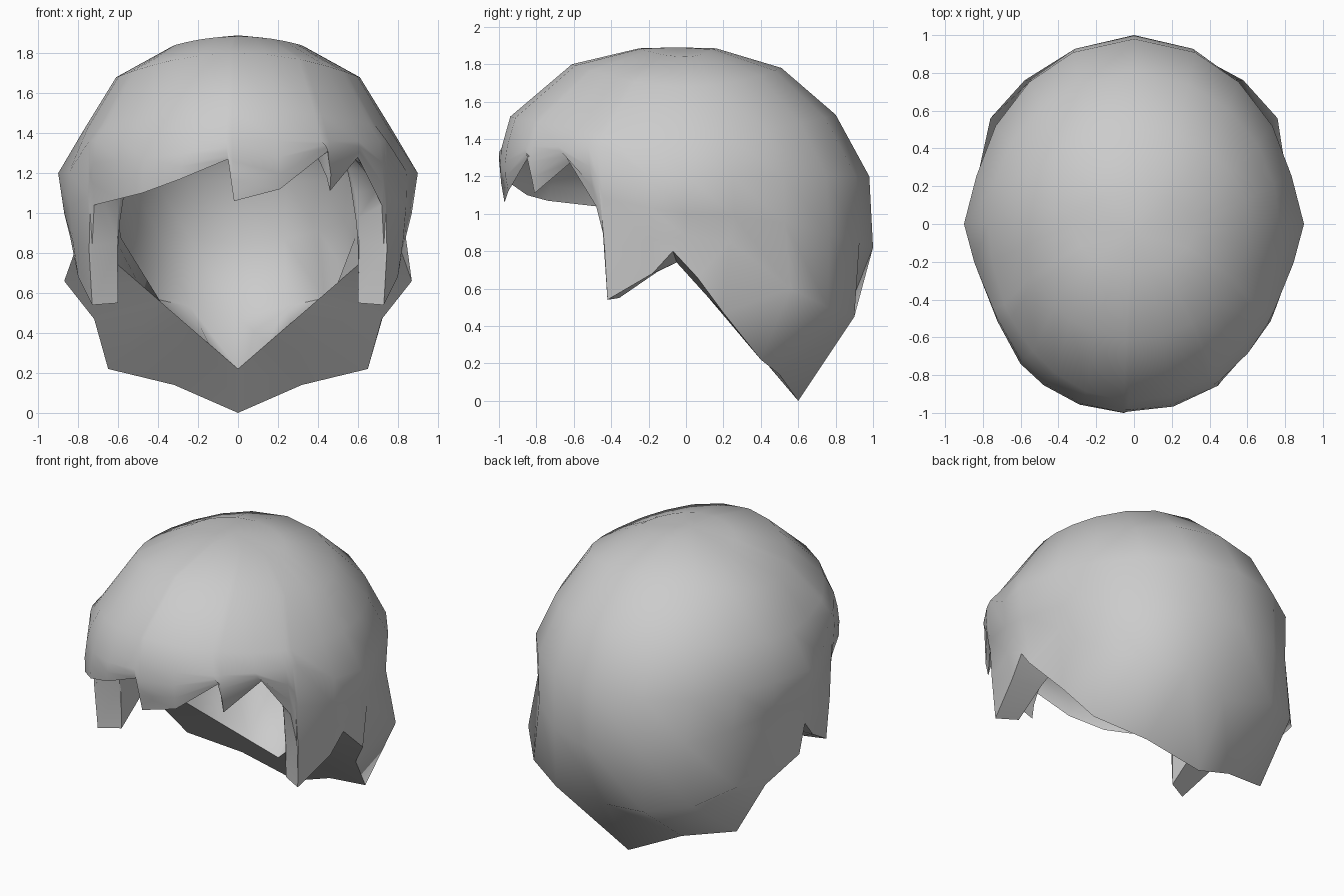
import bpy, bmesh, math
from mathutils import Vector

if "Cube" in bpy.data.objects:
    bpy.data.objects.remove(bpy.data.objects["Cube"])

# Dome profiles from crown to hem: (radius, height) towards front, side and back
FRONT = [(.25, 1.885), (.61, 1.80), (.94, 1.52), (.985, 1.36)]
SIDE = [(.32, 1.84), (.61, 1.68), (.77, 1.42), (.90, 1.20), (.87, 1.0), (.84, .88)]
BACK = [(.16, 1.885), (.51, 1.78), (.80, 1.53), (.98, 1.20), (1.0, .82), (.90, .45)]
CROWN = Vector((0, -.05, 1.89))
# Flared corners just above the nape, by azimuth
FLARE = {122: (.76, .56, .60), 140: (.58, .76, .50), 158: (.32, .90, .45), 180: (0, .83, .39)}

# Hem points: (azimuth from front in degrees, x, y, z)
FRINGE_LEFT = [(-44, -.60, -.74, 1.07), (-33, -.48, -.85, 1.10),
               (-19, -.29, -.95, 1.17), (-4, -.05, -.99, 1.27)]
FRINGE_RIGHT = [(-2, -.02, -.97, 1.06), (14, .21, -.95, 1.12), (30, .45, -.84, 1.31),
                (33, .46, -.81, 1.11), (46, .60, -.61, 1.28)]
LOCK = [(58, .72, -.48, 1.04), (61, .73, -.43, .84), (63, .73, -.42, .54), (78, .80, -.18, .68)]
NAPE = [(90, .82, -.07, .80), (105, .87, .06, .66), (122, .72, .20, .47),
        (140, .65, .40, .22), (158, .32, .50, .14)]
TIP = [(180, 0, .60, 0)]


def mirror(cols):
    return [(-t, -x, y, z) for t, x, y, z in reversed(cols)]


columns = FRINGE_RIGHT + LOCK + NAPE + TIP + mirror(NAPE) + mirror(LOCK) + FRINGE_LEFT


def dome_point(t, k):
    """Point of profile row k at azimuth t."""
    a = math.radians(t)
    if k == 5 and abs(t) in FLARE:
        x, y, z = FLARE[abs(t)]
        return Vector((math.copysign(x, t), y, z))
    ends = FRONT if abs(t) < 90 else BACK
    rs, zs = SIDE[k]
    re, ze = ends[min(k, len(ends) - 1)]
    if abs(t) != 90 and k >= 3:
        rs *= .96
    w = math.cos(a) ** 2
    z = zs + (ze - zs) * w
    if k == 3 and abs(t) < 70:
        z = 1.36
        rs *= .97
    return Vector((rs * math.sin(a), -re * math.cos(a), z))


def outer_column(col):
    t, rim = col[0], Vector(col[1:])
    keep = 6 if abs(t) >= 90 else 4
    pts = [dome_point(t, k) for k in range(keep)]
    last = pts[-1]
    n = 7 - keep
    for i in range(1, n + 1):
        f = i / n
        p = last.lerp(rim, f)
        bulge = 1 + .06 * f * (1 - f)
        pts.append(Vector((p.x * bulge, p.y * bulge, p.z)))
    return pts


def inner_column(col):
    """Lining: smaller skull dome meeting the fringe edge, thick at locks and nape."""
    t, rim = col[0], Vector(col[1:])
    a, s = abs(t), (1 if t > 0 else -1)
    rows = 6 if a >= 90 else 4
    if a >= 90:
        f = (a - 90) / 90
        end = Vector((s * .6 * (1 - f), -.05 + .47 * f, .74 - .52 * f))
    elif a >= 60:
        end = Vector((s * .60, rim.y * .85, rim.z + .01))
    else:
        end = rim.copy()
    res = []
    for k in range(rows):
        p = dome_point(t, k)
        z = 1 + (p.z - 1) * (.8 if p.z > 1 else .85)
        res.append(Vector((p.x * .75, p.y * .79, z)))
    if rows == 4:
        top = res[2]
        res = res[:3]
        for f in (.25, .5, .75):
            p = top.lerp(end, f)
            b = 1 + .25 * f * (1 - f)
            res.append(Vector((p.x * b, p.y * b, p.z)))
    return res + [end]


# Hair cap: outer shell, lining and the hem between them
bm = bmesh.new()
outer = [outer_column(c) for c in columns]
inner = [inner_column(c) for c in columns]
n = len(columns)


def add_shell(cols, crown, flip):
    verts = [[bm.verts.new(p) for p in c] for c in cols]
    top = bm.verts.new(crown)
    for i in range(n):
        a, b = verts[i], verts[(i + 1) % n]
        faces = [(top, a[0], b[0])]
        faces += [(a[k], a[k + 1], b[k + 1], b[k]) for k in range(6)]
        for f in faces:
            bm.faces.new(f[::-1] if flip else f)
    return [c[-1] for c in verts]


rim_out = add_shell(outer, CROWN, False)
rim_in = add_shell(inner, Vector((0, -.05, 1.712)), True)
for i in range(n):
    j = (i + 1) % n
    bm.faces.new((rim_out[i], rim_in[i], rim_in[j], rim_out[j]))
bmesh.ops.remove_doubles(bm, verts=bm.verts, dist=.0005)
bmesh.ops.recalc_face_normals(bm, faces=bm.faces)

mesh = bpy.data.meshes.new("hair_cap")
bm.to_mesh(mesh)
bm.free()
hair = bpy.data.objects.new("hair_cap", mesh)
bpy.context.collection.objects.link(hair)
bpy.context.view_layer.objects.active = hair
hair.select_set(True)
bpy.ops.object.shade_smooth_by_angle(angle=math.radians(55))
